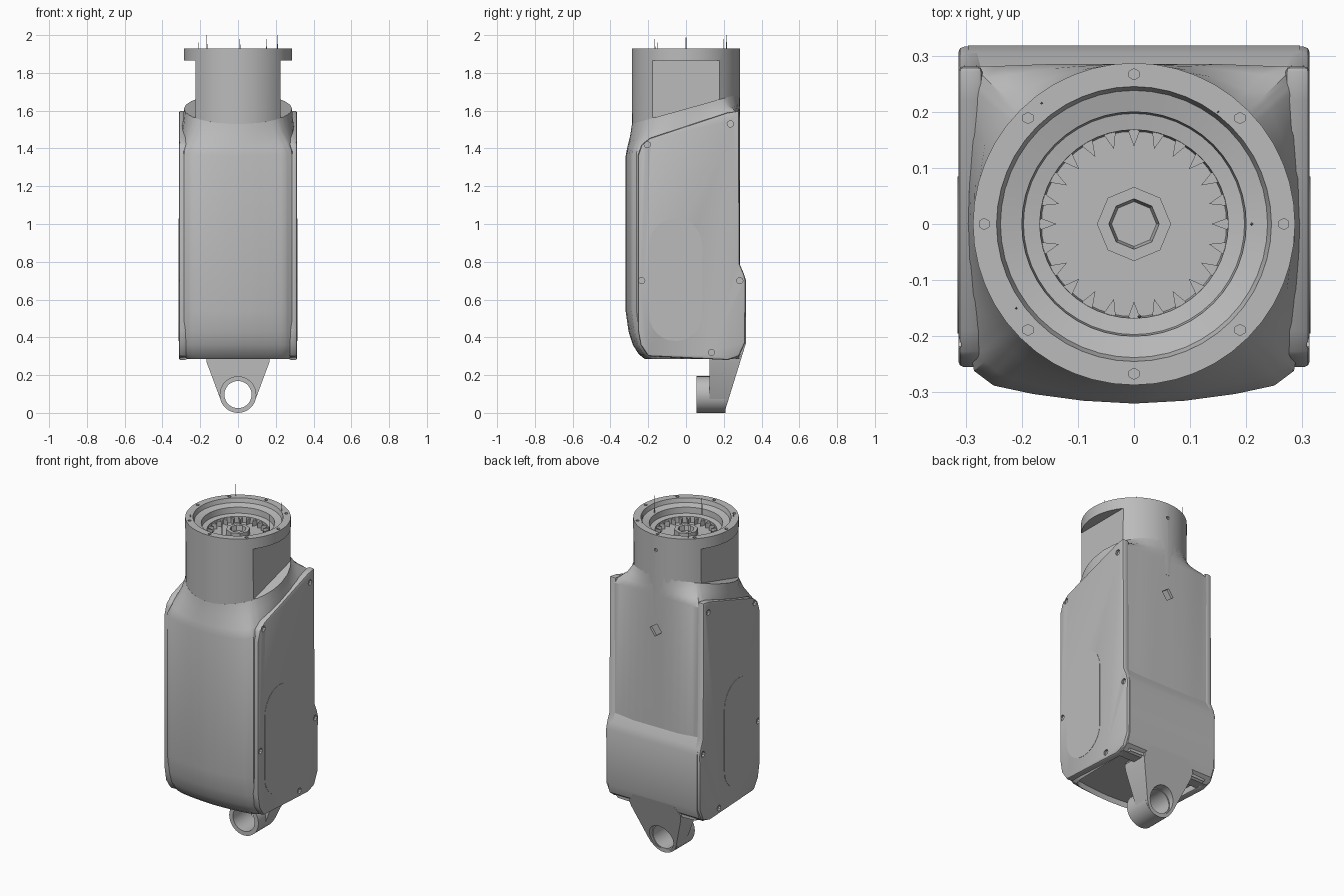
import bpy, bmesh, math
from mathutils import Vector, Matrix

if "Cube" in bpy.data.objects:
    bpy.data.objects.remove(bpy.data.objects["Cube"], do_unlink=True)

grey = bpy.data.materials.new("satin grey")
grey.use_nodes = True
GREY = (0.5, 0.5, 0.5, 1)
grey.diffuse_color = GREY
grey.node_tree.nodes["Principled BSDF"].inputs["Base Color"].default_value = GREY


def make(name, bm, cutters=(), bevel=0, angle=30):
    """Turn a bmesh into a finished object, with optional cuts and bevel."""
    bmesh.ops.remove_doubles(bm, verts=bm.verts, dist=1e-5)
    bmesh.ops.recalc_face_normals(bm, faces=bm.faces)
    me = bpy.data.meshes.new(name)
    bm.to_mesh(me)
    bm.free()
    me.materials.append(grey)
    ob = bpy.data.objects.new(name, me)
    bpy.context.collection.objects.link(ob)
    bpy.ops.object.select_all(action='DESELECT')
    ob.select_set(True)
    bpy.context.view_layer.objects.active = ob
    if bevel:
        m = ob.modifiers.new("bevel", 'BEVEL')
        m.width, m.segments, m.limit_method = bevel, 2, 'ANGLE'
        bpy.ops.object.modifier_apply(modifier=m.name)
    for c in cutters:
        m = ob.modifiers.new("cut", 'BOOLEAN')
        m.operation, m.object, m.solver = 'DIFFERENCE', c, 'EXACT'
        bpy.ops.object.modifier_apply(modifier=m.name)
    bpy.ops.object.shade_smooth_by_angle(angle=math.radians(angle))
    return ob


def rod(bm, p, axis, r, length, sides=16, tip=None):
    """Cylinder centred on p along an axis."""
    rot = Vector((0, 0, 1)).rotation_difference(Vector(axis)).to_matrix().to_4x4()
    bmesh.ops.create_cone(bm, cap_ends=True, segments=sides, radius1=r,
                          radius2=r if tip is None else tip, depth=length,
                          matrix=Matrix.Translation(p) @ rot)


def box(bm, centre, size):
    bmesh.ops.create_cube(bm, size=1, matrix=Matrix.Translation(centre)
                          @ Matrix.Diagonal((*size, 1)))


def loft(bm, rings, caps=True, closed=False):
    rows = [[bm.verts.new(p) for p in ring] for ring in rings]
    n = len(rows[0])
    for a, b in zip(rows, rows[1:] + (rows[:1] if closed else [])):
        for i in range(n):
            bm.faces.new((a[i], a[(i + 1) % n], b[(i + 1) % n], b[i]))
    return [bm.faces.new(rows[0]), bm.faces.new(rows[-1])] if caps else []


def prism(bm, pts, x0, x1):
    """Side profile (y, z) extruded along x."""
    loft(bm, [[(x, y, z) for y, z in pts] for x in (x0, x1)])


def lathe(bm, profile, sides=48, closed=False):
    turn = [2 * math.pi * i / sides for i in range(sides)]
    loft(bm, [[(r * math.cos(t), r * math.sin(t), z) for t in turn] for r, z in profile],
         caps=False, closed=closed)


def cutter(name, bm):
    ob = make(name, bm)
    ob.hide_render = True
    ob.hide_set(True)
    return ob


# Housing: bowed front outline lofted upwards and blended into the round neck
half = [(0, -.32), (.09, -.315), (.18, -.303), (.25, -.288), (.285, -.262), (.298, -.2),
        (.3, 0), (.3, .25), (.285, .28), (.15, .285), (0, .285)]
loop = half + [(-x, y) for x, y in half[-2:0:-1]]
outline = [Vector(a).lerp(Vector(b), k / 3)
           for a, b in zip(loop, loop[1:] + loop[:1]) for k in range(3)]


def section(z, slope=0, sx=1, front=1, blend=0):
    ring = []
    for p in outline:
        q = Vector((p.x * sx, p.y * (front if p.y < 0 else 1)))
        q = q.lerp(p.normalized() * .286, blend)
        ring.append((q.x, q.y, z + slope * q.y))
    return ring


bm = bmesh.new()
ends = loft(bm, [section(.285, 0, .9, .68), section(.31, 0, .97, .78), section(.36, 0, 1, .88),
                 section(.43, 0, 1, .95), section(.54), section(1.47, .35),
                 section(1.51, .34, 1, 1, .25), section(1.555, .31, 1, 1, .7),
                 section(1.61, .28, 1, 1, 1)])
bmesh.ops.inset_region(bm, faces=ends[:1], thickness=.03)
bmesh.ops.translate(bm, verts=ends[0].verts, vec=(0, 0, .035))
back_port = bmesh.new()
box(back_port, (0, .29, 1.36), (.055, .04, .055))
bmesh.ops.rotate(back_port, verts=back_port.verts, cent=(0, .29, 1.36),
                 matrix=Matrix.Rotation(math.radians(35), 3, 'Y'))
make("housing", bm, [cutter("back_port_cutter", back_port)])

# Thicker lower back
bm = bmesh.new()
prism(bm, [(.2, .285), (.26, .285), (.3, .315), (.318, .37), (.318, .7), (.305, .74),
           (.28, .79), (.2, .79)], -.296, .296)
make("back_bulge", bm)

# Side covers with screw holes and a faint long oval panel
cover = [(-.255, .44), (-.24, .36), (-.2, .3), (.22, .28), (.28, .3), (.312, .37), (.316, .7),
         (.305, .74), (.283, .79), (.281, 1.6), (.22, 1.59), (-.19, 1.455), (-.235, 1.42),
         (-.255, 1.36)]
screws = [(.235, 1.53), (-.205, 1.42), (-.235, .7), (.135, .32), (.285, .7)]
for side, label in ((1, "left"), (-1, "right")):
    holes = bmesh.new()
    for y, z in screws:
        rod(holes, (side * .315, y, z), (1, 0, 0), .017, .03, 10)
    bm = bmesh.new()
    prism(bm, cover, side * .27, side * .313)
    make(label + "_cover", bm, [cutter(label + "_screw_cutter", holes)], bevel=.01)
    bm = bmesh.new()
    arc = [math.pi * i / 12 for i in range(13)]
    oval = [(-.055 + .14 * math.cos(a), .89 + .14 * math.sin(a)) for a in arc]
    oval += [(-.055 - .14 * math.cos(a), .52 - .14 * math.sin(a)) for a in arc]
    prism(bm, oval, side * .311, side * .3145)
    make(label + "_oval_panel", bm)

# Neck: turned socket with flat side windows and rim holes
bm = bmesh.new()
lathe(bm, [(0, 1.48), (.286, 1.48), (.287, 1.93), (.245, 1.93), (.238, 1.905), (.2, 1.895),
           (.197, 1.86), (.168, 1.855), (.165, 1.82), (0, 1.82)])
windows = bmesh.new()
for s in (1, -1):
    box(windows, (s * .325, 0, 1.715), (.2, .5, .3))
rim_holes = bmesh.new()
for i in range(8):
    a = math.pi * i / 4
    rod(rim_holes, (.267 * math.cos(a), .267 * math.sin(a), 1.93), (0, 0, 1), .01, .04, 6)
rod(rim_holes, (0, .287, 1.84), (0, 1, 0), .01, .03, 8)
make("neck", bm, [cutter("window_cutter", windows), cutter("rim_hole_cutter", rim_holes)])

# Socket spline teeth and hexagonal drive with a bore
bm = bmesh.new()
for i in range(24):
    a = 2 * math.pi * i / 24
    tooth = [(.17, -.012), (.17, .012), (.138, 0)]
    loft(bm, [[(r * math.cos(a) - t * math.sin(a), r * math.sin(a) + t * math.cos(a), z)
               for r, t in tooth] for z in (1.815, 1.85)])
make("spline_teeth", bm)
bm = bmesh.new()
lathe(bm, [(.066, 1.81), (.066, 1.86), (.045, 1.86), (.04, 1.83), (0, 1.83)], sides=8)
make("drive_hub", bm)

# Fine contact pins standing above the rim
bm = bmesh.new()
for x, y, top in ((-.165, .215, 2), (.01, -.165, 1.98), (.21, 0, 2), (.15, .2, 1.98),
                  (-.21, -.15, 1.96)):
    rod(bm, (x, y, (top + 1.88) / 2), (0, 0, 1), .004, top - 1.88, 4, .001)
make("contact_pins", bm)

# Hanging lug: round eye plus a flared, tapering bracket
bm = bmesh.new()
lathe(bm, [(.097, -.077), (.097, .077), (.072, .077), (.072, -.077)], closed=True, sides=32)
bmesh.ops.rotate(bm, verts=bm.verts, cent=(0, 0, 0), matrix=Matrix.Rotation(math.pi / 2, 3, 'X'))
bmesh.ops.translate(bm, verts=bm.verts, vec=(0, .132, .097))
make("lug_eye", bm)
bm = bmesh.new()
arc = [math.radians(200 + 140 * i / 10) for i in range(11)]
flare = [(-.13, .36), (-.17, .3), (-.165, .265)]
plate = flare + [(.096 * math.cos(a), .097 + .096 * math.sin(a)) for a in arc]
plate += [(-x, z) for x, z in reversed(flare)]
loft(bm, [[(x, .125, z) for x, z in plate], [(x, .203 + .31 * z, z) for x, z in plate]])
bore = bmesh.new()
rod(bore, (0, .15, .097), (0, 1, 0), .078, .5, 32)
make("lug_bracket", bm, [cutter("lug_bore_cutter", bore)])
